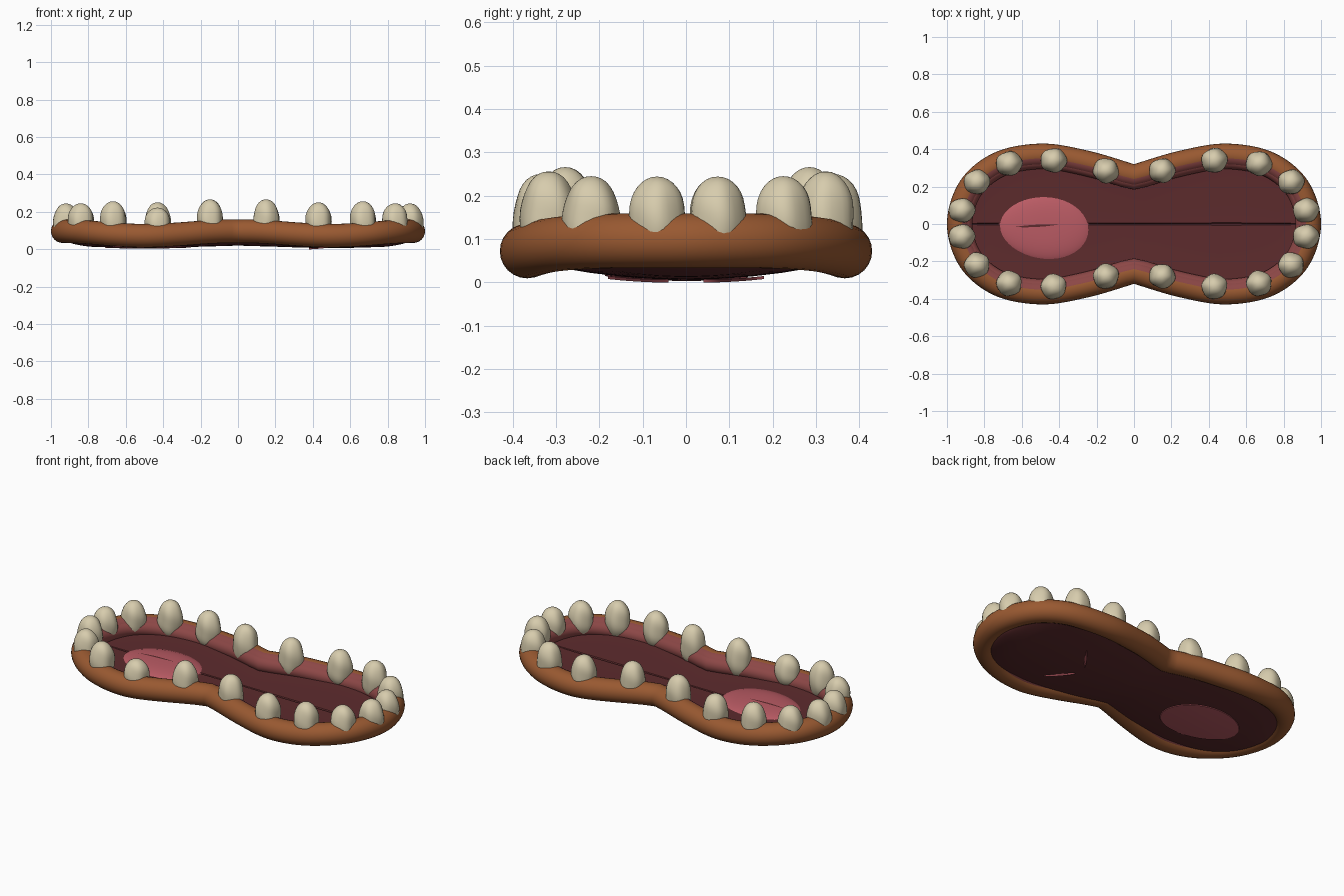
import bpy, bmesh, math, random
from mathutils import Vector

if "Cube" in bpy.data.objects:
    bpy.data.objects.remove(bpy.data.objects["Cube"])

random.seed(4)


def material(name, r, g, b):
    m = bpy.data.materials.new(name)
    lin = [((c / 255 + 0.055) / 1.055) ** 2.4 for c in (r, g, b)]
    m.diffuse_color = (*lin, 1)
    m.use_nodes = True
    m.node_tree.nodes["Principled BSDF"].inputs["Base Color"].default_value = m.diffuse_color
    return m


LIP = material("lip brown", 153, 89, 49)
GUM = material("gum red", 140, 71, 70)
FLOOR = material("mouth dark red", 93, 43, 45)
TONGUE = material("tongue pink", 186, 91, 100)
TOOTH = material("tooth cream", 215, 204, 173)


def finish(name, bm, mats, angle=50):
    bmesh.ops.remove_doubles(bm, verts=bm.verts, dist=1e-5)
    bmesh.ops.recalc_face_normals(bm, faces=bm.faces)
    me = bpy.data.meshes.new(name)
    bm.to_mesh(me)
    bm.free()
    for m in mats:
        me.materials.append(m)
    ob = bpy.data.objects.new(name, me)
    bpy.context.collection.objects.link(ob)
    bpy.ops.object.select_all(action='DESELECT')
    ob.select_set(True)
    bpy.context.view_layer.objects.active = ob
    bpy.ops.object.shade_smooth_by_angle(angle=math.radians(angle))
    return ob


# Peanut outline: one spline quarter, mirrored, with a crease at the waist
KEYS = [(0.93, -0.23), (1, 0), (0.93, 0.23), (0.75, 0.38), (0.5, 0.43),
        (0.25, 0.393), (0, 0.32), (-0.25, 0.24)]


def quarter(steps=8):
    pts = []
    for a, b, c, d in zip(KEYS, KEYS[1:], KEYS[2:], KEYS[3:]):
        a, b, c, d = map(Vector, (a, b, c, d))
        for i in range(steps):
            t = i / steps
            pts.append(0.5 * (2 * b + (c - a) * t + (2 * a - 5 * b + 4 * c - d) * t * t
                              + (3 * b - a - 3 * c + d) * t ** 3))
    return pts + [Vector((0, 0.32))]


Q = quarter()
HALF = Q + [Vector((-p.x, p.y)) for p in reversed(Q[:-1])]
RING = HALF + [Vector((p.x, -p.y)) for p in reversed(HALF[1:-1])]
N = len(RING)


def inset(i, d):
    t = (RING[(i + 1) % N] - RING[i - 1]).normalized()
    return RING[i] + Vector((-t.y, t.x)) * d


def rim_z(x):
    return 0.084 + 0.012 * math.cos(2 * math.pi * x)


def rim(name, d, dz, r, mats, inner=(), sides=24):
    bm = bmesh.new()
    rows = []
    for i in range(N):
        row = []
        for k in range(sides):
            a = 2 * math.pi * k / sides
            p = inset(i, d + r * math.cos(a))
            row.append(bm.verts.new((p.x, p.y, rim_z(RING[i].x) + dz + r * math.sin(a))))
        rows.append(row)
    for i in range(N):
        for k in range(sides):
            j, l = (i + 1) % N, (k + 1) % sides
            f = bm.faces.new((rows[i][k], rows[j][k], rows[j][l], rows[i][l]))
            f.material_index = int(k in inner)
    return finish(name, bm, mats)


# Lip is brown outside and red on its upper inner side
rim("lip", 0.063, 0, 0.063, (LIP, GUM), inner=range(0, 5))
rim("gum", 0.09, 0.0, 0.046, (GUM,))

# Mouth floor: shallow folded top and sagging underside, closed at the rim
ROWS = [-1, -0.85, -0.65, -0.45, -0.25, -0.1, -0.02, 0, 0.02, 0.1, 0.25, 0.45, 0.65, 0.85, 1]


def under_z(x, w, v):
    sag = 0.026 + 0.011 * math.sin(math.pi * min(abs(x), 1)) ** 2
    return 0.043 - sag * min(1, w / 0.25) * (1 - v * v)


def top_z(x, w, v):
    return 0.07 - 0.008 * min(1, w / 0.25) * (1 - v * v) - (0.006 if v == 0 else 0)


bm = bmesh.new()
sheets = []
for height in (top_z, under_z):
    cols = []
    for i in range(len(HALF)):
        p = inset(i, 0.09)
        w = max(p.y, 0)
        cols.append([bm.verts.new((p.x, v * w, height(p.x, w, v))) for v in ROWS])
    for a, b in zip(cols, cols[1:]):
        for k in range(len(ROWS) - 1):
            bm.faces.new((a[k], b[k], b[k + 1], a[k + 1]))
    sheets.append(cols)
for k in (0, -1):
    for i in range(len(HALF) - 1):
        t, u = sheets
        bm.faces.new((t[i][k], t[i + 1][k], u[i + 1][k], u[i][k]))
finish("mouth_floor", bm, (FLOOR,), 30)

# Tongue: a flattened egg through the floor, its underside following the sag
bm = bmesh.new()
bmesh.ops.create_uvsphere(bm, u_segments=40, v_segments=24, radius=1)
for v in bm.verts:
    x, y, z = v.co
    r = max(1e-6, math.hypot(x, y))
    x, y = x * r ** -0.25, y * r ** -0.25
    px = -0.48 + 0.255 * x
    py = -0.022 + 0.182 * y * (1 + 0.06 * x) - 0.012 * x
    pz = 0.045 + 0.04 * z
    if z < -0.4:
        pz = under_z(px, 0.34, py / 0.34) - 0.003
    v.co = (px, py, pz)
finish("tongue", bm, (TONGUE,))


# Thin lens-shaped marks: a slit on the tongue, streaks under the floor
def mark(name, x, y, dx, dy, height, mat, up, tilt=0):
    bm = bmesh.new()
    side = Vector((-dy, dx)).normalized() * 0.006
    edge = [[], []]
    for k in range(9):
        t = k / 4 - 1
        for s in (0, 1):
            o = side * (2 * s - 1) * (1.02 - t * t)
            px, py = x + dx * t + o.x, y + dy * t + o.y
            edge[s].append(bm.verts.new((px, py, height(px, py) - (tilt if o.x < 0 else 0))))
    for k in range(8):
        bm.faces.new((edge[0][k], edge[0][k + 1], edge[1][k + 1], edge[1][k]))
    ob = finish(name, bm, (mat,))
    if ob.data.polygons[0].normal.z * up < 0:
        ob.data.flip_normals()


def tongue_top(x, y):
    q = math.hypot((x + 0.48) / 0.255, (y + 0.022) / 0.182) ** (1 / 0.75)
    return 0.047 + 0.04 * math.sqrt(max(0, 1 - q * q))


def below_floor(x, y):
    return under_z(x, 0.34, min(1, abs(y) / 0.34)) - 0.002


mark("tongue_slit", -0.525, -0.01, 0.115, 0.006, tongue_top, FLOOR, 1)
mark("under_streak_front", 0.43, -0.11, -0.05, 0.07, below_floor, TONGUE, -1, 0.007)
mark("under_streak_back", 0.43, 0.11, 0.05, 0.07, below_floor, TONGUE, -1, 0.007)


# Teeth: knobbly blunt eggs around the rim
def tooth(name, x, y, top):
    bm = bmesh.new()
    bmesh.ops.create_uvsphere(bm, u_segments=28, v_segments=18, radius=1)
    ph = random.uniform(0, 6.28)
    low = 0.04
    for v in bm.verts:
        n = v.co.copy()
        a = math.atan2(n.y, n.x)
        flat = max(1e-6, math.hypot(n.x, n.y))
        r = max(0, 1 - abs(n.z) ** 2.3) ** (1 / 2.1)
        bump = 1 + 0.03 * math.sin(5 * a + ph) * flat + 0.025 * math.sin(5 * n.z + 2 * a + ph)
        r *= bump * (1 - 0.03 * n.z)
        v.co = (x + 0.069 * r * n.x / flat, y + 0.066 * r * n.y / flat,
                (top + low) / 2 + (top - low) / 2 * n.z)
    finish(name, bm, (TOOTH,), 60)


SPOTS = [(0.15, 0.282, 0.266), (0.43, 0.337, 0.25), (0.668, 0.32, 0.256),
         (0.84, 0.222, 0.245), (0.92, 0.07, 0.244)]
for sx, side in ((1, "right"), (-1, "left")):
    for sy, end in ((1, "back"), (-1, "front")):
        for k, (x, y, top) in enumerate(SPOTS):
            if k == 1 and sx < 0 and sy < 0:
                top = 0.222
            tooth(f"tooth_{end}_{side}_{k + 1}", sx * x, sy * y + 0.003, top)
